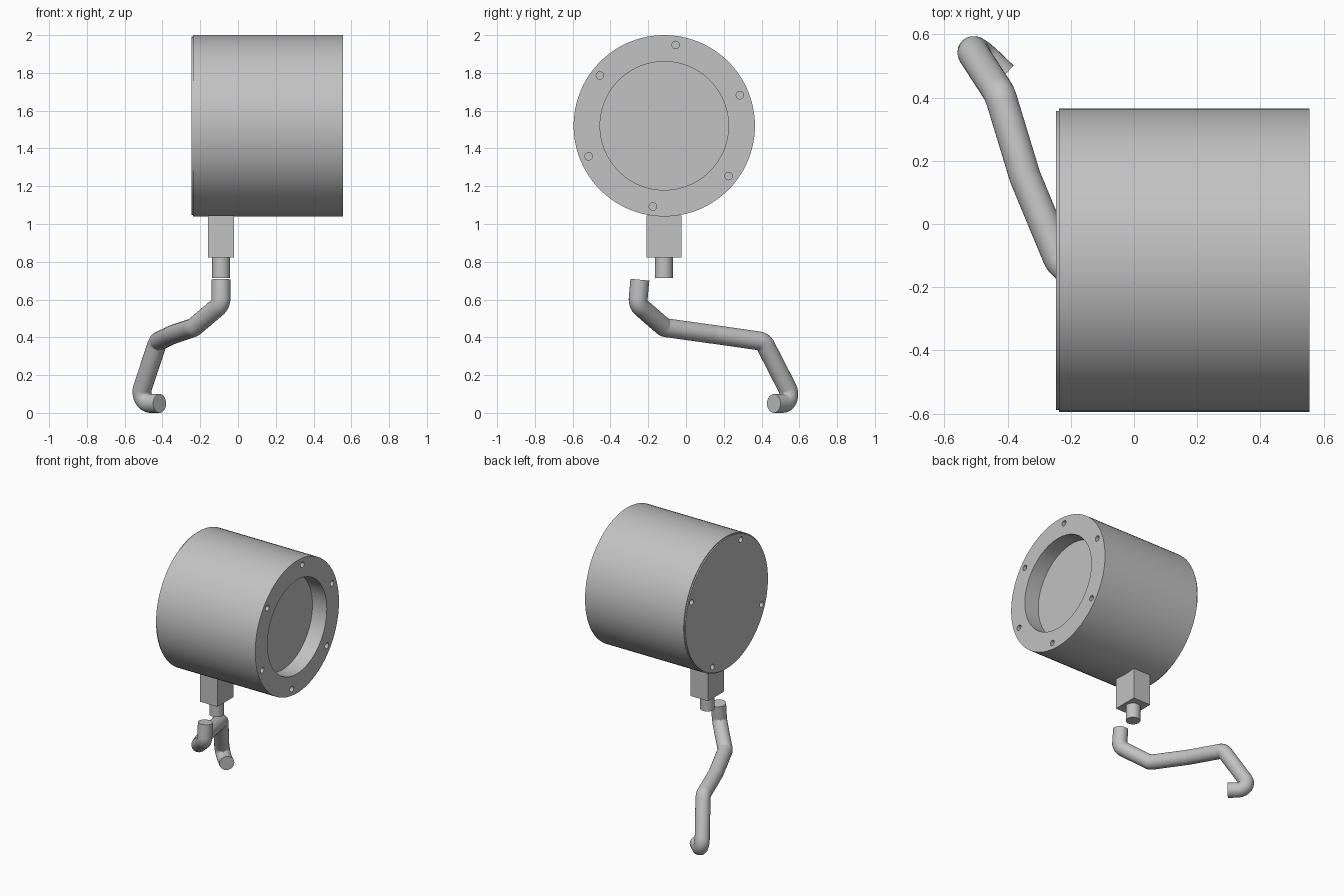
import bpy
from math import cos, sin, pi, radians
from mathutils import Vector

cube = bpy.data.objects.get("Cube")
if cube:
    bpy.data.objects.remove(cube, do_unlink=True)

grey = bpy.data.materials.new("plain grey")
grey.use_nodes = True
COLOUR = (0.54, 0.54, 0.54, 1)
grey.diffuse_color = COLOUR
grey.node_tree.nodes["Principled BSDF"].inputs["Base Color"].default_value = COLOUR

CY, CZ, R = -0.115, 1.52, 0.48      # drum axis and radius
FRONT, SEAM, BACK = 0.555, -0.237, -0.246
NECK_X = -0.09


def finish(obj, name):
    obj.name = name
    obj.data.name = name
    obj.data.materials.clear()
    obj.data.materials.append(grey)
    return obj


def smooth(obj):
    bpy.ops.object.select_all(action='DESELECT')
    obj.select_set(True)
    bpy.context.view_layer.objects.active = obj
    bpy.ops.object.shade_smooth_by_angle(angle=radians(30))


def x_cylinder(name, x0, x1, radius, y=CY, z=CZ, sides=96):
    bpy.ops.mesh.primitive_cylinder_add(
        vertices=sides, radius=radius, depth=abs(x1 - x0),
        location=((x0 + x1) / 2, y, z), rotation=(0, pi / 2, 0))
    return finish(bpy.context.object, name)


def cut(obj, cutter):
    mod = obj.modifiers.new("cut", 'BOOLEAN')
    mod.operation = 'DIFFERENCE'
    mod.solver = 'EXACT'
    mod.object = cutter
    bpy.ops.object.select_all(action='DESELECT')
    bpy.context.view_layer.objects.active = obj
    obj.select_set(True)
    bpy.ops.object.modifier_apply(modifier=mod.name)


def cut_bolt_holes(targets, count, x0, x1):
    for i in range(count):
        a = radians(22) + i * 2 * pi / count
        tool = x_cylinder("hole_cutter", x0, x1, 0.02,
                          CY + 0.432 * cos(a), CZ + 0.432 * sin(a), 20)
        tool.hide_render = True
        for t in targets:
            cut(t, tool)
        bpy.data.objects.remove(tool, do_unlink=True)


# Drum with a round recess and bolt holes at both ends
drum = x_cylinder("drum", SEAM, FRONT, R)
lid = x_cylinder("rear_lid", BACK, SEAM, R - 0.007)
recess = x_cylinder("recess_cutter", FRONT - 0.115, FRONT + 0.1, 0.34)
recess.hide_render = True
cut(drum, recess)
bpy.data.objects.remove(recess, do_unlink=True)
cut_bolt_holes([drum], 6, FRONT - 0.06, FRONT + 0.05)
cut_bolt_holes([drum, lid], 4, BACK - 0.05, BACK + 0.06)
smooth(drum)
smooth(lid)

# Square neck block under the drum
bpy.ops.mesh.primitive_cube_add(size=1, location=(NECK_X, CY - 0.002, 0.934))
block = finish(bpy.context.object, "neck_block")
block.scale = (0.14, 0.184, 0.224)

# Round stem below the block
bpy.ops.mesh.primitive_cylinder_add(vertices=48, radius=0.048, depth=0.115,
                                    location=(NECK_X, CY - 0.002, 0.7725))
smooth(finish(bpy.context.object, "neck_stem"))


def rounded_path(corners, radius, steps=8):
    """Replace each inner corner with a circular arc."""
    pts = [Vector(c) for c in corners]
    out = [pts[0]]
    for a, p, b in zip(pts, pts[1:], pts[2:]):
        u, v = (a - p).normalized(), (b - p).normalized()
        half = u.angle(v) / 2
        bis = (u + v).normalized()
        centre = p + bis * radius / sin(half)
        start = p + u * radius * cos(half) / sin(half) - centre
        end = p + v * radius * cos(half) / sin(half) - centre
        sweep = start.angle(end)
        for i in range(steps + 1):
            t = i / steps
            out.append(centre + (start * sin((1 - t) * sweep)
                                 + end * sin(t * sweep)) / sin(sweep))
    out.append(pts[-1])
    return out


# Bent pipe, separate from the stem
path = rounded_path([(-0.09, -0.244, 0.705), (-0.09, -0.256, 0.575),
                     (-0.235, -0.115, 0.452), (-0.345, 0.15, 0.415),
                     (-0.424, 0.41, 0.378), (-0.533, 0.578, 0.05),
                     (-0.415, 0.465, 0.05)], 0.055)
curve = bpy.data.curves.new("bent_pipe", 'CURVE')
curve.dimensions = '3D'
curve.bevel_depth = 0.05
curve.bevel_resolution = 10
curve.use_fill_caps = True
spline = curve.splines.new('POLY')
spline.points.add(len(path) - 1)
for point, co in zip(spline.points, path):
    point.co = (*co, 1)
pipe = bpy.data.objects.new("bent_pipe", curve)
bpy.context.collection.objects.link(pipe)
bpy.ops.object.select_all(action='DESELECT')
pipe.select_set(True)
bpy.context.view_layer.objects.active = pipe
bpy.ops.object.convert(target='MESH')
smooth(finish(bpy.context.object, "bent_pipe"))
